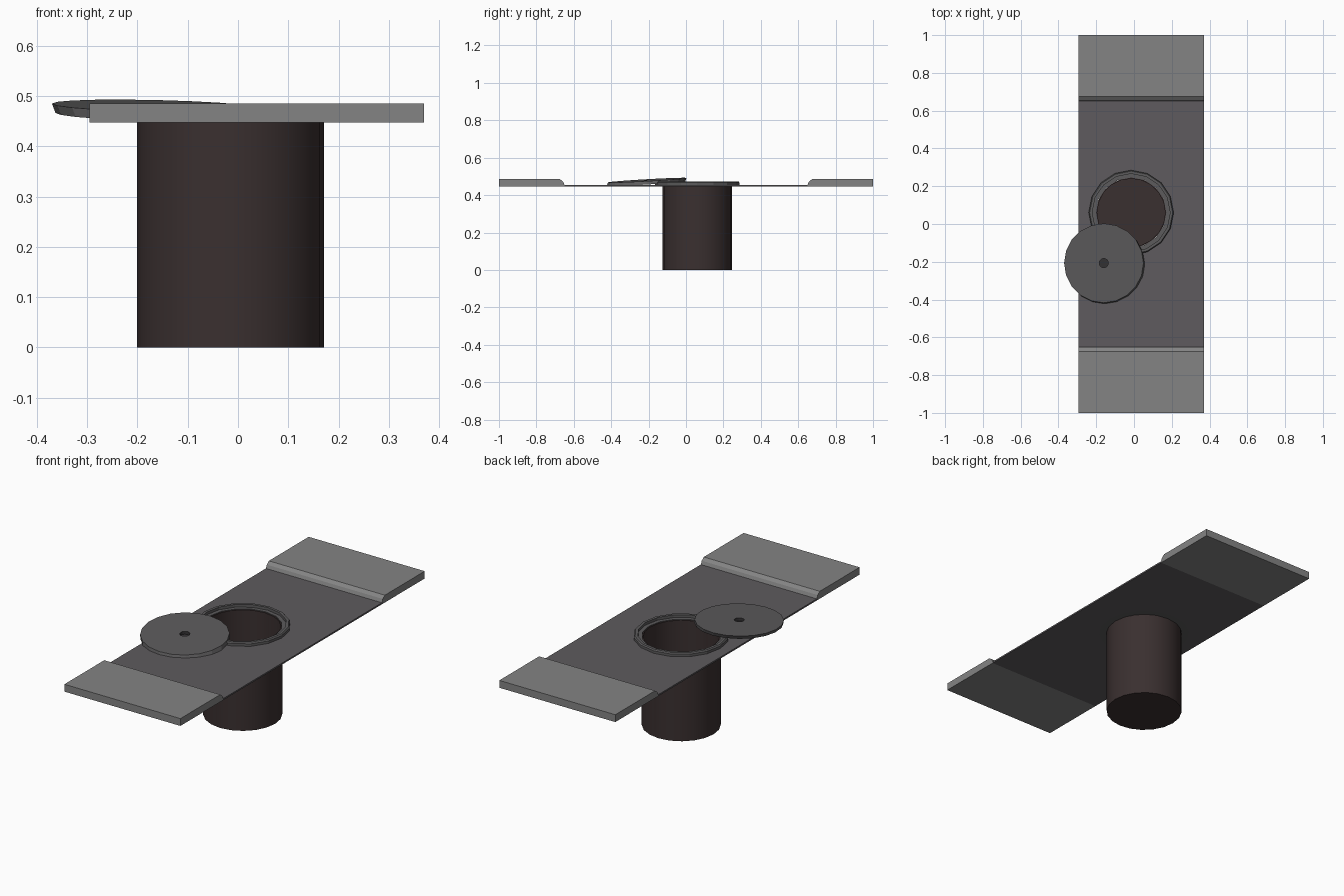
import bpy
import bmesh
from math import cos, sin, pi, radians
from mathutils import Vector

if "Cube" in bpy.data.objects:
    bpy.data.objects.remove(bpy.data.objects["Cube"])

LEFT, RIGHT = -0.295, 0.37      # road edges in x
BASE, ROAD_TOP, WALK_TOP = 0.447, 0.455, 0.485
KERB = 0.65                     # where road meets pavement
WELL = Vector((-0.015, 0.06, 0))


def material(name, colour):
    mat = bpy.data.materials.new(name)
    mat.use_nodes = True
    mat.diffuse_color = (*colour, 1)
    bsdf = next(n for n in mat.node_tree.nodes if n.type == "BSDF_PRINCIPLED")
    bsdf.inputs["Base Color"].default_value = (*colour, 1)
    return mat


asphalt = material("asphalt", (0.112, 0.105, 0.112))
concrete = material("concrete", (0.23, 0.23, 0.23))
iron = material("iron", (0.107, 0.104, 0.107))
dark_iron = material("dark iron", (0.035, 0.033, 0.035))
brown = material("dark brown", (0.042, 0.029, 0.029))


def finish(name, bm, *mats, smooth=False):
    bmesh.ops.recalc_face_normals(bm, faces=bm.faces)
    mesh = bpy.data.meshes.new(name)
    bm.to_mesh(mesh)
    bm.free()
    obj = bpy.data.objects.new(name, mesh)
    bpy.context.collection.objects.link(obj)
    for mat in mats:
        mesh.materials.append(mat)
    if smooth:
        bpy.ops.object.select_all(action="DESELECT")
        obj.select_set(True)
        bpy.context.view_layer.objects.active = obj
        bpy.ops.object.shade_smooth_by_angle(angle=radians(35))
    return obj


def lathe(profile, sides, closed=False):
    """Spin (radius, height) points around z."""
    bm = bmesh.new()
    verts = [bm.verts.new((r, 0, z)) for r, z in profile]
    edges = [bm.edges.new(pair) for pair in zip(verts, verts[1:])]
    if closed:
        edges.append(bm.edges.new((verts[-1], verts[0])))
    bmesh.ops.spin(bm, geom=verts + edges, axis=(0, 0, 1), cent=(0, 0, 0),
                   angle=2 * pi, steps=sides, use_merge=True)
    bmesh.ops.remove_doubles(bm, verts=bm.verts, dist=0.0001)
    return bm


# Road slab with a round opening for the rim
RIM_SIDES, RIM_R = 16, 0.225
bm = bmesh.new()
corners = [(LEFT, -KERB), (RIGHT, -KERB), (RIGHT, KERB), (LEFT, KERB)]
circle = [(WELL.x + RIM_R * cos(2 * pi * i / RIM_SIDES),
           WELL.y + RIM_R * sin(2 * pi * i / RIM_SIDES)) for i in range(RIM_SIDES)]
for loop in (corners, circle):
    vs = [bm.verts.new((x, y, BASE)) for x, y in loop]
    for a, b in zip(vs, vs[1:] + vs[:1]):
        bm.edges.new((a, b))
bmesh.ops.triangle_fill(bm, edges=bm.edges[:], use_beauty=True, normal=(0, 0, 1))
top = bmesh.ops.extrude_face_region(bm, geom=bm.faces[:])["geom"]
bmesh.ops.translate(bm, vec=(0, 0, ROAD_TOP - BASE),
                    verts=[v for v in top if isinstance(v, bmesh.types.BMVert)])
finish("road", bm, asphalt)

# Pavements with a chamfered kerb, one at each end
kerb_profile = [(KERB, BASE), (KERB, ROAD_TOP), (KERB + 0.007, 0.472),
                (KERB + 0.024, WALK_TOP), (1, WALK_TOP), (1, BASE)]
for name, side in (("front_pavement", -1), ("back_pavement", 1)):
    bm = bmesh.new()
    face = bm.faces.new([bm.verts.new((LEFT, side * y, z)) for y, z in kerb_profile])
    end = bmesh.ops.extrude_face_region(bm, geom=[face])["geom"]
    bmesh.ops.translate(bm, vec=(RIGHT - LEFT, 0, 0),
                        verts=[v for v in end if isinstance(v, bmesh.types.BMVert)])
    finish(name, bm, concrete)

# Iron rim with a seat for the cover
rim = finish("rim", lathe([(RIM_R, BASE), (RIM_R, 0.468), (0.22, 0.474), (0.206, 0.474),
                           (0.206, 0.46), (0.186, 0.46), (0.186, BASE)],
                          RIM_SIDES, closed=True), iron)
rim.location = WELL

# Well shaft, open at the top
shaft = finish("shaft", lathe([(0, 0), (0.186, 0), (0.186, 0.457), (0.18, 0.457),
                               (0.18, 0.01), (0, 0.01)], 20), brown, smooth=True)
shaft.location = WELL

# Cover leaning on the rim, with a small lifting hole in the middle
THICK, HOLE = 0.018, 0.024
bm = lathe([(0, -THICK), (0.21, -THICK), (0.21, 0), (HOLE, 0),
            (HOLE, 0.003 - THICK), (0, 0.003 - THICK)], 20)
for f in bm.faces:
    c = f.calc_center_median()
    if c.xy.length < HOLE and c.z > 0.001 - THICK:
        f.material_index = 1
for v in bm.verts:
    if v.co.z < -0.001:
        if v.co.xy.length > HOLE * 2:
            v.co += Vector((0.007, -0.007, 0))
    v.co.z += 0.057 * v.co.y - 0.024 * v.co.x
cover = finish("cover", bm, iron, dark_iron)
cover.location = (-0.16, -0.207, 0.48)
